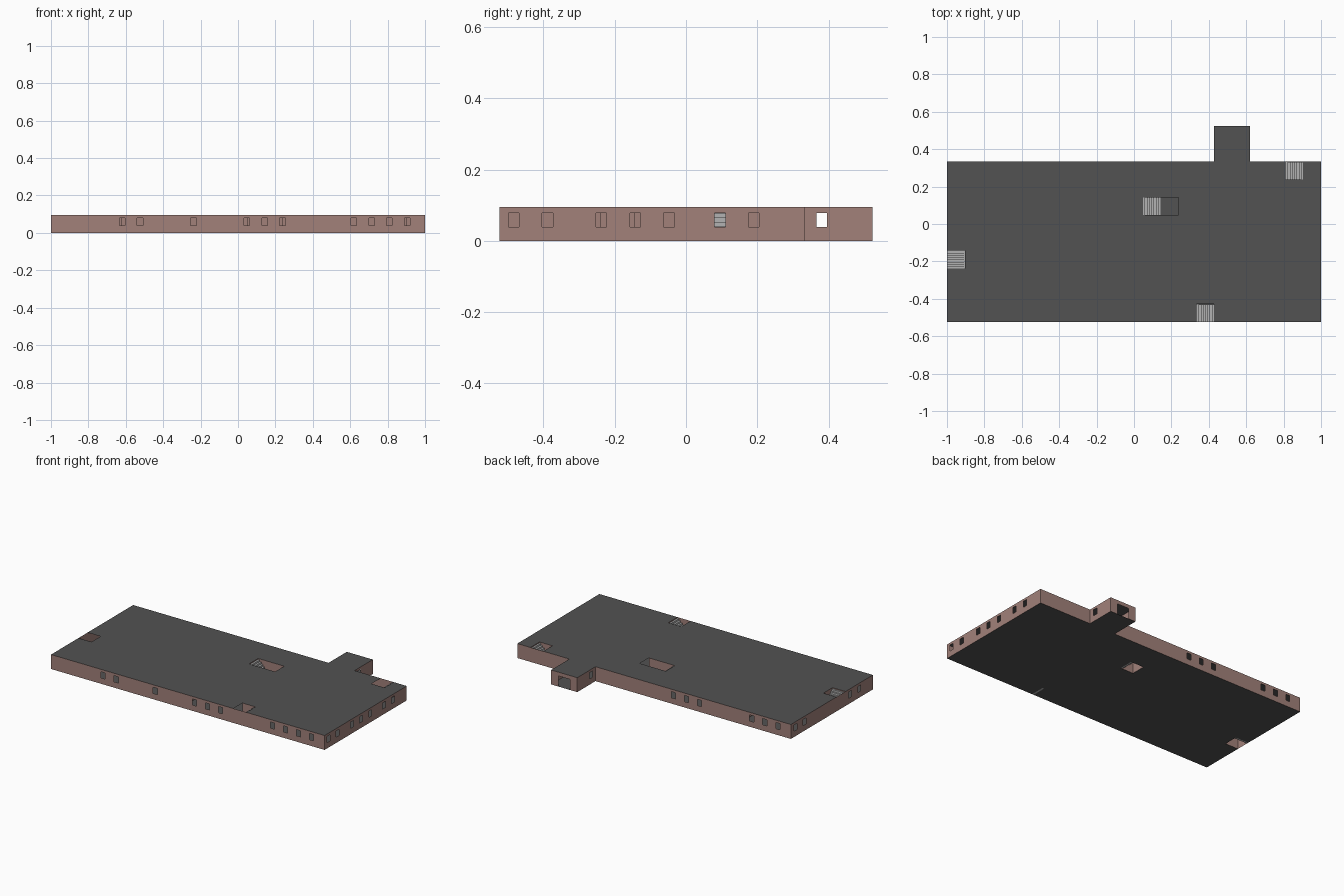
import bpy, bmesh
from mathutils import Vector

if "Cube" in bpy.data.objects:
    bpy.data.objects.remove(bpy.data.objects["Cube"])

M = 2 / 21                      # floor plan module
X0, Y0, H = -1.0, -5.5 * M, M   # plan origin and storey height


def material(name, c):
    m = bpy.data.materials.new(name)
    m.diffuse_color = (*c, 1)
    m.use_nodes = True
    m.node_tree.nodes["Principled BSDF"].inputs["Base Color"].default_value = m.diffuse_color
    return m


BRICK = material("brick", (0.36, 0.22, 0.195))
DARK = material("dark_slab", (0.085, 0.085, 0.085))
STEP = material("step_grey", (0.45, 0.45, 0.45))


def finish(name, bm, mat):
    me = bpy.data.meshes.new(name)
    bm.to_mesh(me)
    bm.free()
    me.materials.append(mat)
    ob = bpy.data.objects.new(name, me)
    bpy.context.collection.objects.link(ob)
    return ob


def panel(name, origin, u, v, w, h, holes, mat):
    """Flat rectangle w x h spanned by u, v with rectangular openings."""
    us = sorted({0, w, *[a for q in holes for a in (q[0], q[1])]})
    vs = sorted({0, h, *[a for q in holes for a in (q[2], q[3])]})
    bm = bmesh.new()
    o, u, v = Vector(origin), Vector(u), Vector(v)
    vert = {}

    def pt(a, b):
        if (a, b) not in vert:
            vert[a, b] = bm.verts.new(o + u * a + v * b)
        return vert[a, b]

    for a, b in zip(us, us[1:]):
        for c, d in zip(vs, vs[1:]):
            mu, mv = (a + b) / 2, (c + d) / 2
            if not any(q[0] < mu < q[1] and q[2] < mv < q[3] for q in holes):
                bm.faces.new([pt(a, c), pt(b, c), pt(b, d), pt(a, d)])
    return finish(name, bm, mat)


def wall(name, a, b, windows=(), holes=()):
    """Wall between two plan grid points; windows are distances in modules."""
    p = Vector((X0 + a[0] * M, Y0 + a[1] * M, 0))
    q = Vector((X0 + b[0] * M, Y0 + b[1] * M, 0))
    cuts = [(t * M - 0.015, t * M + 0.015, 0.039, 0.079) for t in windows]
    return panel(name, p, (q - p).normalized(), (0, 0, 1), (q - p).length, H,
                 cuts + list(holes), BRICK)


# Roof and floor: bounding rectangle minus the areas beside the annex
def cells(i0, i1, j0, j1):
    return (i0 * M, i1 * M, j0 * M, j1 * M)


outside = [cells(0, 15, 9, 11), cells(17, 21, 9, 11)]
stair_holes = [cells(11, 13, 6, 7), cells(19, 20, 8, 9),
               cells(0, 1, 3, 4), cells(14, 15, 0, 1)]
panel("roof_slab", (X0, Y0, H), (1, 0, 0), (0, 1, 0), 21 * M, 11 * M,
      outside + stair_holes, DARK)
panel("floor_slab", (X0, Y0, 0), (1, 0, 0), (0, 1, 0), 21 * M, 11 * M,
      outside + [cells(11, 12, 6, 7), cells(0, 1, 3, 4)], DARK)

# Outer walls
wall("front_wall", (0, 0), (21, 0), (4, 5, 8, 11, 12, 13, 17, 18, 19, 20))
wall("right_wall", (21, 0), (21, 9), (0.42, 1.42, 3, 4, 5, 6.5, 7.5))
wall("left_wall", (0, 0), (0, 9), (1.5, 2.5, 7.5, 8.5))
wall("back_wall_left", (0, 9), (15, 9), (1, 2, 3, 7, 8, 9))
wall("back_wall_right", (17, 9), (21, 9))
wall("annex_left_wall", (15, 9), (15, 11), (0.5,))
wall("annex_right_wall", (17, 9), (17, 11), (0.5,))
wall("annex_door_wall", (15, 11), (17, 11),
     holes=[(M - 0.042, M + 0.042, 0.0, 0.07)])

# Interior partitions and stair shaft walls
partitions = [((6, 3), (10, 3)), ((6, 0), (6, 3)), ((10, 0), (10, 3)),
              ((16, 2), (20, 2)), ((16, 5), (19, 5)), ((16, 6), (19, 6)),
              ((1, 6), (4, 6)), ((4, 6), (4, 8)), ((6, 6), (10, 6)),
              ((11, 7), (13, 7)), ((11, 6), (13, 6)), ((11, 6), (11, 7)),
              ((19, 8), (20, 8)), ((20, 8), (20, 9)),
              ((1, 3), (1, 4)), ((0, 3), (1, 3)),
              ((14, 1), (15, 1)), ((15, 0), (15, 1))]
for n, (a, b) in enumerate(partitions):
    wall(f"partition_{n + 1}", a, b)


# Stairs: stepped profile with a sloping soffit, swept across one module
def stair(name, top, down, side, n=8):
    o = Vector((X0 + top[0] * M, Y0 + top[1] * M, 0))
    d, s = Vector(down), Vector(side) * (M - 0.002)
    o += Vector(side) * 0.001
    prof = []
    for k in range(n):
        z = H - (k + 0.5) * H / n
        prof += [(k * M / n, z), ((k + 1) * M / n, z)]
    prof += [(M, 0), (M - M / n, 0), (0, H - 2 * H / n)]
    bm = bmesh.new()
    f = bm.faces.new([bm.verts.new(o + d * a + Vector((0, 0, z)))
                      for a, z in prof])
    r = bmesh.ops.extrude_face_region(bm, geom=[f])
    bmesh.ops.translate(bm, vec=s, verts=[g for g in r["geom"]
                                          if isinstance(g, bmesh.types.BMVert)])
    if f not in bm.faces[:]:
        bmesh.ops.holes_fill(bm, edges=bm.edges)
    bmesh.ops.recalc_face_normals(bm, faces=bm.faces)
    finish(name, bm, STEP)


stair("central_stair", (11, 6), (1, 0, 0), (0, 1, 0))
stair("back_stair", (20, 8), (-1, 0, 0), (0, 1, 0))
stair("front_stair", (15, 0), (-1, 0, 0), (0, 1, 0))
stair("left_stair", (0, 3), (0, 1, 0), (1, 0, 0))
